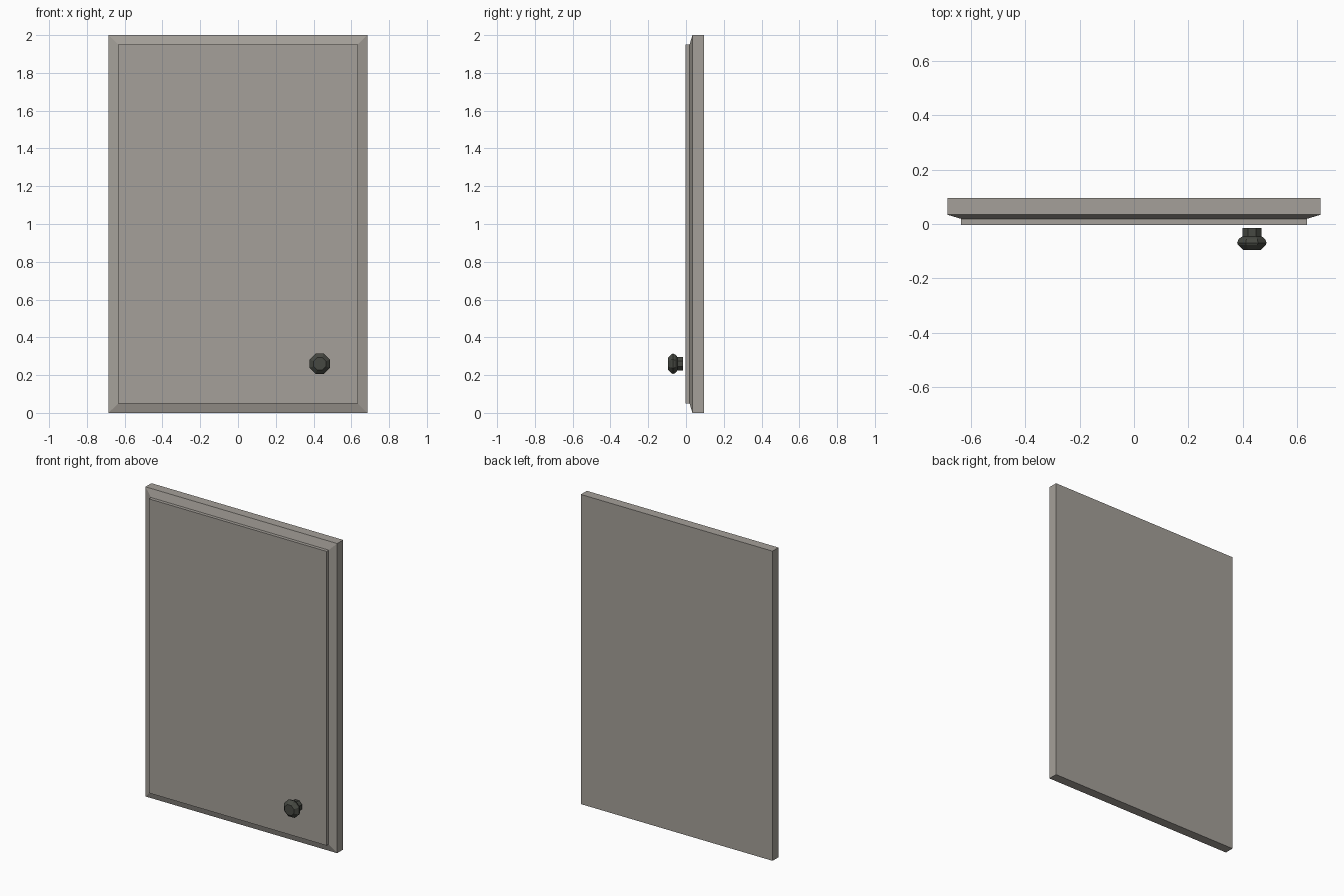
import bpy, bmesh, math

if "Cube" in bpy.data.objects:
    bpy.data.objects.remove(bpy.data.objects["Cube"])


def material(name, rgb):
    m = bpy.data.materials.new(name)
    m.diffuse_color = (*rgb, 1)
    m.use_nodes = True
    m.node_tree.nodes["Principled BSDF"].inputs["Base Color"].default_value = m.diffuse_color
    return m


def loft(name, rings, mat):
    """Join a list of equal-length point rings into a closed solid."""
    bm = bmesh.new()
    loops = [[bm.verts.new(p) for p in ring] for ring in rings]
    for a, b in zip(loops, loops[1:]):
        for i in range(len(a)):
            j = (i + 1) % len(a)
            bm.faces.new((a[i], a[j], b[j], b[i]))
    bm.faces.new(loops[0])
    bm.faces.new(loops[-1])
    bmesh.ops.recalc_face_normals(bm, faces=bm.faces)
    mesh = bpy.data.meshes.new(name)
    bm.to_mesh(mesh)
    bm.free()
    mesh.materials.append(mat)
    obj = bpy.data.objects.new(name, mesh)
    bpy.context.collection.objects.link(obj)
    return obj


def rect(y, inset):
    w, lo, hi = 0.685 - inset, inset, 2 - inset
    return [(-w, y, lo), (w, y, lo), (w, y, hi), (-w, y, hi)]


def octagon(y, half):
    r = half / math.cos(math.pi / 8)
    angles = [math.pi / 8 + i * math.pi / 4 for i in range(8)]
    return [(0.433 + r * math.cos(a), y, 0.26 + r * math.sin(a)) for a in angles]


grey = material("warm_grey_paint", (0.376, 0.352, 0.319))
dark = material("dark_metal", (0.061, 0.065, 0.054))

# Door slab with bevelled front edge and raised front panel
loft("cabinet_door", [rect(0.095, 0), rect(0.034, 0), rect(0.019, 0.05),
                      rect(-0.003, 0.05)], grey)

# Eight-sided knob: stem, neck and flared head
profile = [(-0.015, 0.035), (-0.046, 0.035), (-0.049, 0.041),
           (-0.056, 0.049), (-0.069, 0.054), (-0.077, 0.051), (-0.095, 0.033)]
loft("door_knob", [octagon(y, h) for y, h in profile], dark)
